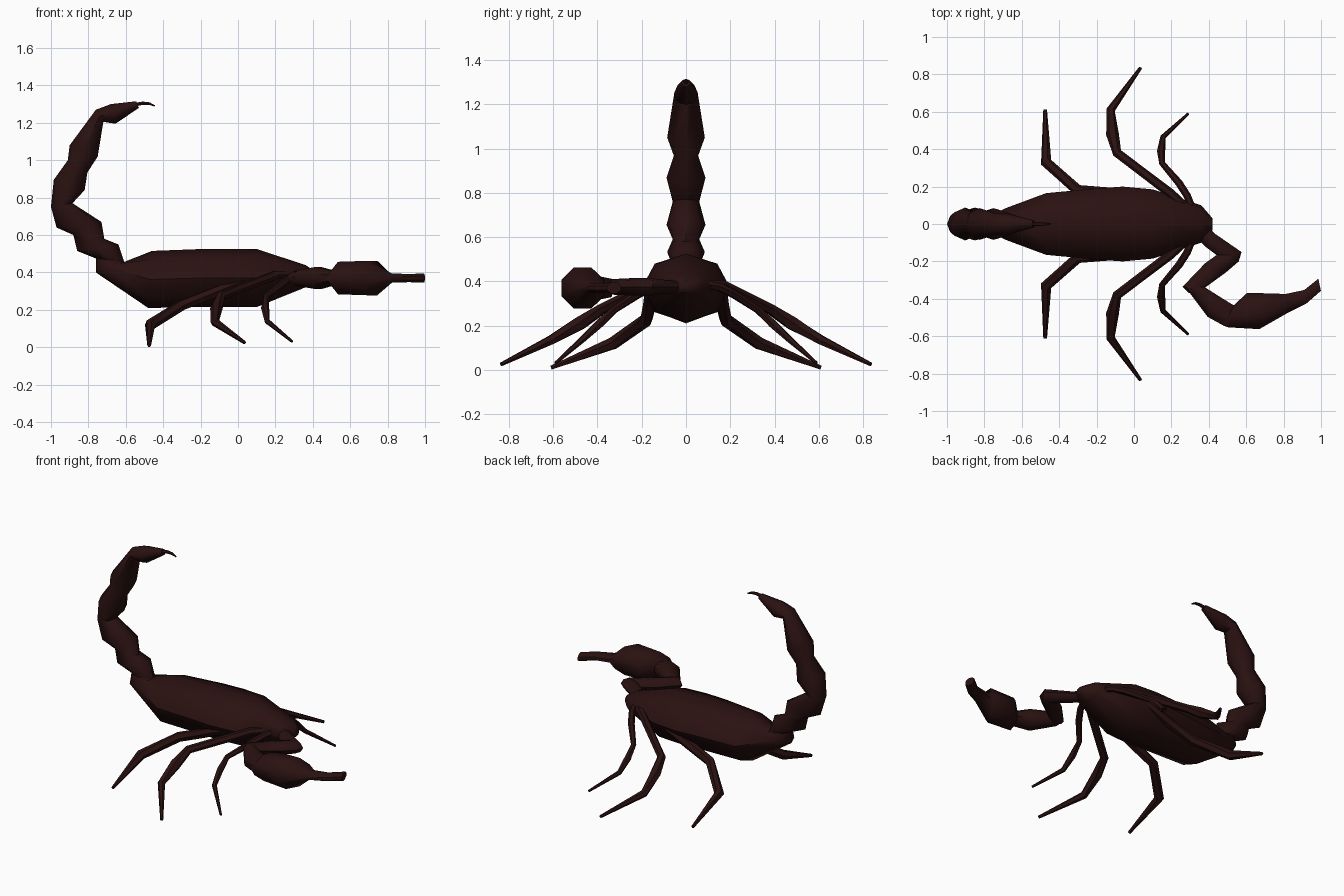
import bpy
import bmesh
import math
from mathutils import Vector

default_cube = bpy.data.objects.get("Cube")
if default_cube:
    bpy.data.objects.remove(default_cube, do_unlink=True)

# Single dark shell colour
shell = bpy.data.materials.new("dark_brown_shell")
shell.use_nodes = True
shell_colour = (0.023, 0.0055, 0.0055, 1.0)
shell.diffuse_color = shell_colour
shell.node_tree.nodes["Principled BSDF"].inputs["Base Color"].default_value = shell_colour


def loft(name, rings, sides=8, turn=0.0):
    """Skin a closed tube over rings given as (centre, half axis, half axis)."""
    mesh = bpy.data.meshes.new(name)
    bm = bmesh.new()
    loops = []
    for centre, u, v in rings:
        angles = [turn + math.tau * i / sides for i in range(sides)]
        loops.append([bm.verts.new(centre + u * math.cos(a) + v * math.sin(a)) for a in angles])
    for low, high in zip(loops, loops[1:]):
        for i in range(sides):
            j = (i + 1) % sides
            bm.faces.new((low[i], low[j], high[j], high[i]))
    bm.faces.new(loops[0])
    bm.faces.new(loops[-1])
    bmesh.ops.recalc_face_normals(bm, faces=bm.faces)
    bm.to_mesh(mesh)
    bm.free()
    mesh.materials.append(shell)
    obj = bpy.data.objects.new(name, mesh)
    bpy.context.collection.objects.link(obj)
    bpy.ops.object.select_all(action="DESELECT")
    obj.select_set(True)
    bpy.context.view_layer.objects.active = obj
    bpy.ops.object.shade_smooth_by_angle(angle=math.radians(50))
    return obj


def side_rings(table):
    """Rings from two outline points in the xz plane and a half width in y."""
    rings = []
    for xa, za, xb, zb, width in table:
        a, b = Vector((xa, 0, za)), Vector((xb, 0, zb))
        rings.append(((a + b) / 2, (a - b) / 2, Vector((0, width, 0))))
    return rings


def plan_rings(table, height):
    """Rings from two outline points in the xy plane and a half thickness in z."""
    rings = []
    for xa, ya, xb, yb, thick in table:
        a, b = Vector((xa, ya, height)), Vector((xb, yb, height))
        rings.append(((a + b) / 2, (a - b) / 2, Vector((0, 0, thick))))
    return rings


def path_rings(points):
    """Round rings square to a path of (x, y, z, radius)."""
    places = [Vector(p[:3]) for p in points]
    rings = []
    for i, place in enumerate(places):
        before = (place - places[max(i - 1, 0)]).normalized()
        after = (places[min(i + 1, len(places) - 1)] - place).normalized()
        tangent = (before + after).normalized()
        u = tangent.cross(Vector((0, 0, 1))).normalized()
        v = tangent.cross(u)
        rings.append((place, u * points[i][3], v * points[i][3]))
    return rings


# Body: blunt head at the front, tapering back into the tail root
body = [
    (0.42, 0.40, 0.42, 0.35, 0.03),
    (0.36, 0.44, 0.36, 0.32, 0.10),
    (0.10, 0.525, 0.10, 0.215, 0.185),
    (-0.06, 0.525, -0.06, 0.215, 0.20),
    (-0.20, 0.525, -0.20, 0.215, 0.19),
    (-0.46, 0.515, -0.48, 0.21, 0.165),
    (-0.61, 0.455, -0.76, 0.40, 0.085),
    (-0.61, 0.46, -0.76, 0.475, 0.06),
]
loft("body", side_rings(body))

# Tail: alternating swollen segments and narrow joints, curling forward
tail = [
    (-0.61, 0.46, -0.76, 0.475, 0.06),
    (-0.64, 0.55, -0.86, 0.515, 0.085),
    (-0.715, 0.58, -0.88, 0.60, 0.06),
    (-0.73, 0.67, -0.97, 0.64, 0.088),
    (-0.885, 0.77, -1.0, 0.75, 0.06),
    (-0.82, 0.84, -0.985, 0.895, 0.088),
    (-0.805, 0.935, -0.91, 1.0, 0.055),
    (-0.75, 1.02, -0.90, 1.08, 0.085),
    (-0.72, 1.205, -0.76, 1.27, 0.055),
    (-0.655, 1.195, -0.68, 1.30, 0.055),
    (-0.53, 1.28, -0.545, 1.315, 0.02),
]
loft("tail", side_rings(tail))

stinger = [
    (-0.56, 0, 1.295, 0.012),
    (-0.51, 0, 1.305, 0.010),
    (-0.475, 0, 1.303, 0.008),
    (-0.445, 0, 1.29, 0.004),
]
loft("stinger", path_rings(stinger), 6)

# Right claw arm: upper arm out, forearm folded back, wrist, hand and finger
upper_arm = [
    (0.33, -0.07, 0.39, 0.0, 0.03),
    (0.38, -0.12, 0.43, -0.05, 0.03),
    (0.46, -0.18, 0.575, -0.15, 0.04),
    (0.45, -0.16, 0.56, -0.20, 0.04),
    (0.38, -0.21, 0.49, -0.26, 0.04),
    (0.26, -0.335, 0.38, -0.34, 0.035),
    (0.295, -0.37, 0.38, -0.35, 0.04),
]
loft("right_claw_arm", plan_rings(upper_arm, 0.375))

wrist_and_hand = [
    (0.28, -0.35, 0.37, -0.33, 0.045),
    (0.39, -0.50, 0.47, -0.39, 0.064),
    (0.48, -0.55, 0.535, -0.43, 0.042),
    (0.50, -0.56, 0.61, -0.36, 0.094),
    (0.665, -0.57, 0.78, -0.365, 0.10),
    (0.83, -0.475, 0.81, -0.37, 0.026),
    (0.92, -0.43, 0.91, -0.35, 0.024),
    (1.0, -0.36, 0.985, -0.29, 0.026),
]
loft("right_claw_hand", plan_rings(wrist_and_hand, 0.37), 8, math.pi / 8)

# Walking legs: all rooted under the head, mirrored across the body
legs = {
    "rear_leg": [
        (0.24, 0.10, 0.39, 0.02),
        (0.05, 0.16, 0.365, 0.025),
        (-0.13, 0.165, 0.29, 0.03),
        (-0.30, 0.18, 0.225, 0.03),
        (-0.47, 0.33, 0.12, 0.03),
        (-0.475, 0.61, 0.01, 0.01),
    ],
    "middle_leg": [
        (0.30, 0.07, 0.39, 0.02),
        (0.20, 0.16, 0.385, 0.025),
        (-0.09, 0.38, 0.275, 0.025),
        (-0.115, 0.48, 0.21, 0.034),
        (-0.125, 0.61, 0.135, 0.023),
        (0.035, 0.835, 0.025, 0.009),
    ],
    "front_leg": [
        (0.32, 0.06, 0.39, 0.02),
        (0.285, 0.15, 0.375, 0.02),
        (0.24, 0.22, 0.34, 0.02),
        (0.15, 0.325, 0.27, 0.016),
        (0.145, 0.39, 0.21, 0.022),
        (0.155, 0.465, 0.14, 0.015),
        (0.29, 0.59, 0.03, 0.007),
    ],
}
for leg_name, points in legs.items():
    for side_name, side in (("left", 1), ("right", -1)):
        mirrored = [(x, y * side, z, r) for x, y, z, r in points]
        loft(side_name + "_" + leg_name, path_rings(mirrored), 6)
